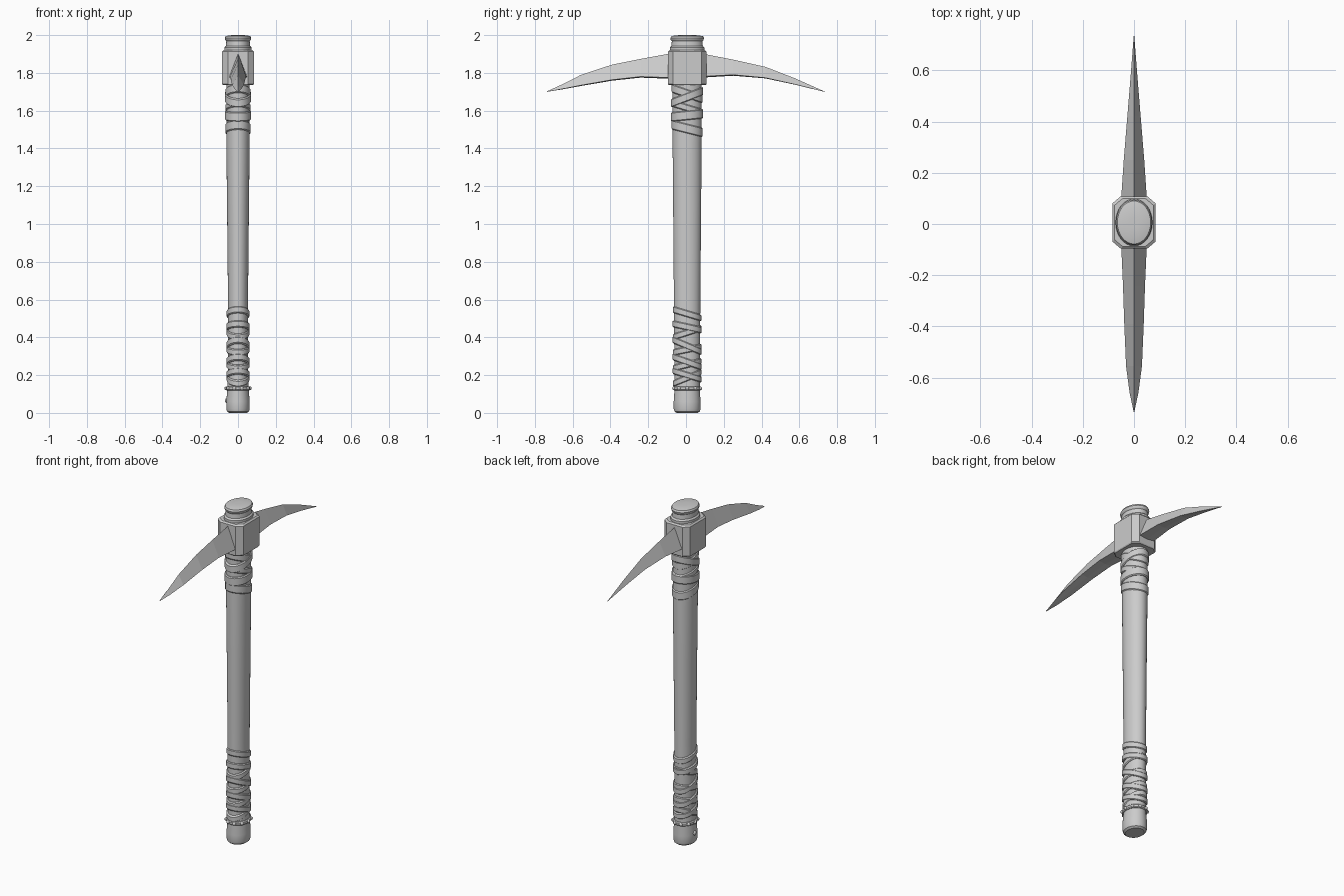
import bpy, bmesh, math

if "Cube" in bpy.data.objects:
    bpy.data.objects.remove(bpy.data.objects["Cube"])

YC = 0.006   # handle axis offset
SEG = 32


def finish(name, bm, smooth=None):
    bmesh.ops.recalc_face_normals(bm, faces=bm.faces)
    me = bpy.data.meshes.new(name)
    bm.to_mesh(me)
    bm.free()
    ob = bpy.data.objects.new(name, me)
    bpy.context.collection.objects.link(ob)
    if smooth:
        bpy.ops.object.select_all(action='DESELECT')
        ob.select_set(True)
        bpy.context.view_layer.objects.active = ob
        bpy.ops.object.shade_smooth_by_angle(angle=math.radians(smooth))
    return ob


def loft(name, rings, smooth=None, closed=False):
    """Skin a list of equal-length vertex rings."""
    bm = bmesh.new()
    vr = [[bm.verts.new(p) for p in r] for r in rings]
    pairs = list(zip(vr, vr[1:]))
    if closed:
        pairs.append((vr[-1], vr[0]))
    for a, b in pairs:
        n = len(a)
        for i in range(n):
            j = (i + 1) % n
            bm.faces.new((a[i], a[j], b[j], b[i]))
    if not closed:
        bm.faces.new(vr[0])
        bm.faces.new(vr[-1])
    return finish(name, bm, smooth)


def ellipse(rx, ry, z, slope=0.0):
    pts = []
    for i in range(SEG):
        a = 2 * math.pi * i / SEG
        y = ry * math.sin(a)
        pts.append((rx * math.cos(a), YC + y, z + slope * y))
    return pts


def lathe(name, profile, smooth=35):
    return loft(name, [ellipse(*p) for p in profile], smooth)


def band(name, z, slope, width, rx, ry, depth=0.02):
    """Tilted leather strap around the handle."""
    h, c = width / 2, 0.005
    prof = [(-depth, -h), (-c, -h), (0, -h + c), (0, h - c), (-c, h), (-depth, h)]
    rings = [ellipse(rx + d, ry + d, z + dz, slope) for d, dz in prof]
    return loft(name, rings, 35, closed=True)


# oval wooden handle with rounded pommel
lathe("handle", [(0.048, 0.056, 0.0), (0.058, 0.067, 0.008), (0.062, 0.071, 0.022),
                 (0.062, 0.071, 0.06), (0.057, 0.067, 0.12), (0.053, 0.067, 0.2),
                 (0.053, 0.070, 0.6), (0.058, 0.074, 1.1), (0.062, 0.077, 1.45),
                 (0.062, 0.077, 1.78)])

# handle end poking out above the head
lathe("handle_top", [(0.072, 0.092, 1.90), (0.072, 0.092, 1.934), (0.064, 0.083, 1.942),
                     (0.062, 0.081, 1.968), (0.068, 0.087, 1.974), (0.070, 0.089, 1.984),
                     (0.065, 0.084, 1.994), (0.045, 0.060, 1.999), (0.015, 0.020, 2.0)])

# pommel ring with studs, and a side button
band("pommel_ring", 0.13, 0, 0.022, 0.065, 0.074)
studs = bmesh.new()
for i in range(10):
    a = 2 * math.pi * i / 10
    r = bmesh.ops.create_icosphere(studs, subdivisions=2, radius=0.010)
    bmesh.ops.translate(studs, verts=r["verts"],
                        vec=(0.063 * math.cos(a), YC + 0.073 * math.sin(a), 0.13))
finish("ring_studs", studs, 60)
btn = bmesh.new()
bmesh.ops.create_uvsphere(btn, u_segments=16, v_segments=8, radius=0.013)
bmesh.ops.scale(btn, verts=btn.verts, vec=(0.7, 1, 1))
bmesh.ops.translate(btn, verts=btn.verts, vec=(-0.06, YC, 0.065))
finish("side_button", btn, 60)

# grip straps: height, slope, width
grip = [(0.525, -0.30, 0.036), (0.455, -0.22, 0.036), (0.425, 0.32, 0.034),
        (0.355, -0.42, 0.036), (0.335, 0.20, 0.034), (0.27, -0.35, 0.036),
        (0.255, 0.25, 0.034), (0.20, -0.30, 0.034), (0.185, 0.40, 0.034)]
for i, (z, s, w) in enumerate(grip):
    d = 0.002 * (i % 2)
    band(f"grip_strap_{i}", z, s, w, 0.060 + d, 0.075 + d)

# straps below the head
neck = [(1.505, -0.25, 0.05), (1.575, 0.10, 0.05), (1.615, -0.30, 0.036),
        (1.672, 0.38, 0.045), (1.69, -0.35, 0.045)]
for i, (z, s, w) in enumerate(neck):
    d = 0.003 * (i % 2)
    band(f"neck_strap_{i}", z, s, w, 0.067 + d, 0.082 + d)


# octagonal head block with bevelled top rim
def octagon(z, inset=0.0):
    x, y, cx, cy = 0.084 - inset, 0.102 - inset, 0.032, 0.027
    pts = [(x, y - cy), (x - cx, y), (-x + cx, y), (-x, y - cy),
           (-x, -y + cy), (-x + cx, -y), (x - cx, -y), (x, -y + cy)]
    return [(px, py + YC, z) for px, py in pts]


loft("head_block", [octagon(1.735, 0.004), octagon(1.741), octagon(1.912),
                    octagon(1.92, 0.008)])


# curved picks: y, half width, top z, bottom z (ridge on top, flat below)
def pick(name, stations):
    loft(name, [[(0, y, t), (w, y, b + 0.006 * (w / 0.05)), (0, y, b),
                 (-w, y, b + 0.006 * (w / 0.05))] for y, w, t, b in stations])


pick("front_pick", [(-0.06, 0.051, 1.907, 1.768), (-0.24, 0.043, 1.874, 1.775),
                    (-0.39, 0.038, 1.844, 1.759), (-0.555, 0.031, 1.790, 1.731),
                    (-0.66, 0.017, 1.737, 1.712), (-0.735, 0.001, 1.703, 1.700)])
pick("back_pick", [(0.07, 0.052, 1.905, 1.774), (0.25, 0.040, 1.870, 1.785),
                   (0.42, 0.026, 1.832, 1.771), (0.58, 0.013, 1.770, 1.737),
                   (0.735, 0.001, 1.701, 1.699)])
